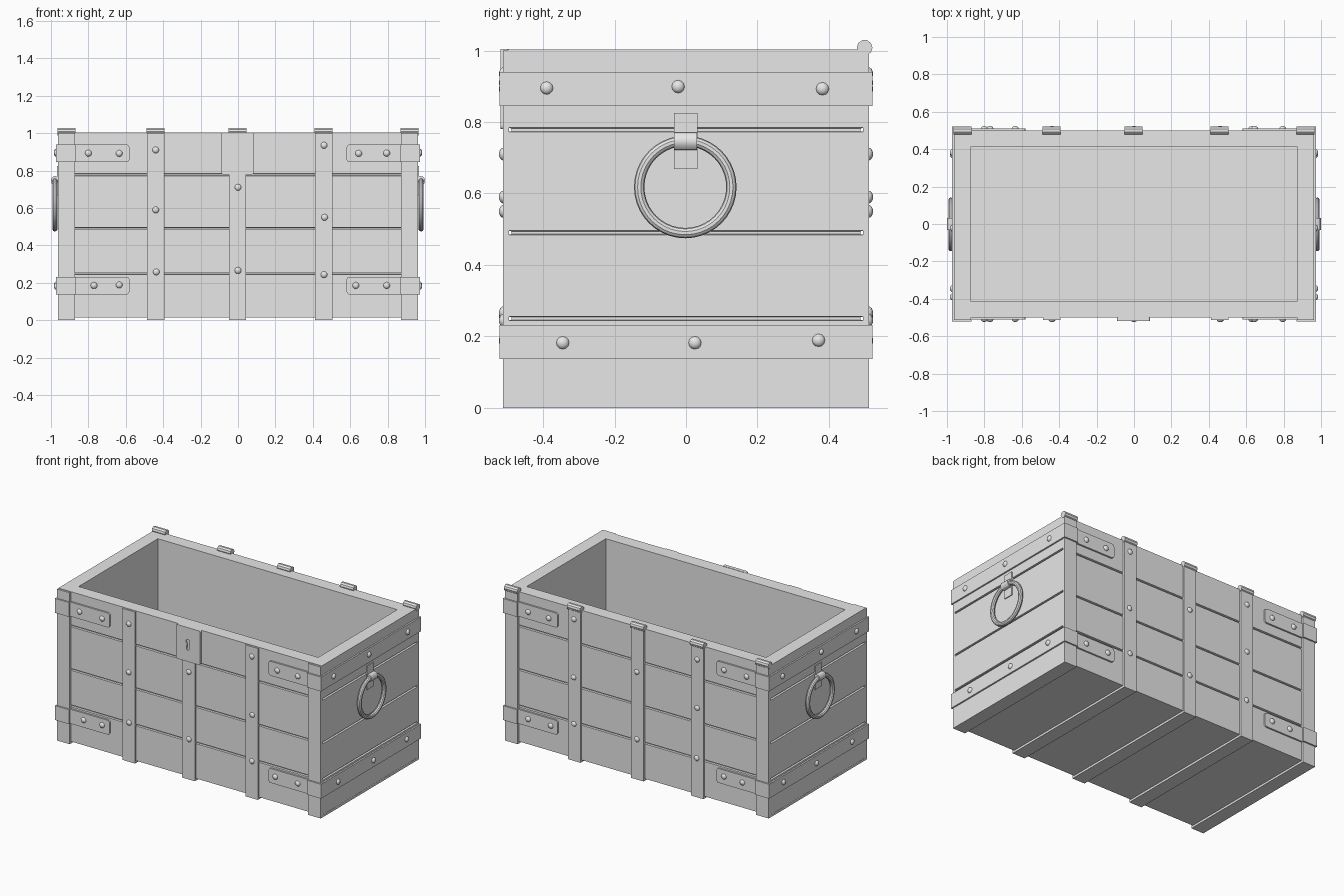
import bpy, bmesh
from math import pi, sin, cos
from mathutils import Matrix, Vector

if "Cube" in bpy.data.objects:
    bpy.data.objects.remove(bpy.data.objects["Cube"], do_unlink=True)

GREY = (0.8, 0.8, 0.8, 1)
mat = bpy.data.materials.new("plain_grey")
mat.use_nodes = True
mat.diffuse_color = GREY
mat.node_tree.nodes["Principled BSDF"].inputs["Base Color"].default_value = GREY


def finish(name, bm, smooth=False):
    bmesh.ops.recalc_face_normals(bm, faces=bm.faces)
    me = bpy.data.meshes.new(name)
    bm.to_mesh(me)
    bm.free()
    me.materials.append(mat)
    ob = bpy.data.objects.new(name, me)
    bpy.context.collection.objects.link(ob)
    if smooth:
        bpy.ops.object.select_all(action='DESELECT')
        ob.select_set(True)
        bpy.context.view_layer.objects.active = ob
        bpy.ops.object.shade_smooth_by_angle()
    return ob


def prism(pts, axis, a, b):
    """Extrude a 2D outline along x, y or z from a to b."""
    place = {'x': lambda u, v, t: (t, u, v),
             'y': lambda u, v, t: (u, t, v),
             'z': lambda u, v, t: (u, v, t)}[axis]
    bm = bmesh.new()
    face = bm.faces.new([bm.verts.new(place(u, v, a)) for u, v in pts])
    new = bmesh.ops.extrude_face_region(bm, geom=[face])["geom"]
    verts = [g for g in new if isinstance(g, bmesh.types.BMVert)]
    bmesh.ops.translate(bm, verts=verts, vec=Vector(place(0, 0, b - a)))
    return bm


def rect(u0, u1, v0, v1):
    return [(u0, v0), (u1, v0), (u1, v1), (u0, v1)]


def round_corners(bm, radius, limit):
    """Round the edges running along y that lie closer to x = 0 than limit."""
    edges = [e for e in bm.edges
             if all(abs(v.co.x) < limit for v in e.verts)
             and abs(e.verts[0].co.y - e.verts[1].co.y) > 0.001
             and abs(e.verts[0].co.z - e.verts[1].co.z) < 0.001]
    bmesh.ops.bevel(bm, geom=edges, offset=radius, segments=3,
                    profile=0.5, affect='EDGES')


def rivet(name, pos, normal):
    bm = bmesh.new()
    bmesh.ops.create_uvsphere(bm, u_segments=12, v_segments=8, radius=0.018)
    bmesh.ops.scale(bm, vec=(1, 1, 0.7), verts=bm.verts)
    turn = Vector(normal).to_track_quat('Z', 'Y').to_matrix().to_4x4()
    bm.transform(Matrix.Translation(pos) @ turn)
    finish(name, bm, True)


# Chest body: rectangular loops up the grooved planks, over the rim, down inside
HX, HY = 0.962, 0.5
loops = [(HX, HY, 0.014)]
for z in (0.25, 0.49, 0.778):
    loops += [(HX, HY, z - 0.006), (HX - 0.012, HY - 0.012, z - 0.004),
              (HX - 0.012, HY - 0.012, z + 0.004), (HX, HY, z + 0.006)]
loops += [(HX, HY, 1.003), (0.875, 0.413, 1.003), (0.875, 0.413, 0.1)]
bm = bmesh.new()
rings = [[bm.verts.new((sx * x, sy * y, z))
          for sx, sy in ((-1, -1), (1, -1), (1, 1), (-1, 1))]
         for x, y, z in loops]
for lo, hi in zip(rings, rings[1:]):
    for i in range(4):
        j = (i + 1) % 4
        bm.faces.new((lo[i], lo[j], hi[j], hi[i]))
bm.faces.new(rings[0])
bm.faces.new(rings[-1])
finish("chest_body", bm)

# Vertical straps wrap the front, underside and back; each ends in a hinge roll
STRAP_Y = 0.512
strap_outline = [(-STRAP_Y, 1.0), (-STRAP_Y, 0), (STRAP_Y, 0), (STRAP_Y, 1.0),
                 (0.495, 1.0), (0.495, 0.016), (-0.495, 0.016), (-0.495, 1.0)]
for n, x in enumerate((-0.917, -0.44, -0.003, 0.458, 0.917)):
    finish(f"strap_{n}", prism(strap_outline, 'x', x - 0.046, x + 0.046))
    roll = [(0.5 + 0.022 * cos(a * pi / 5), 1.008 + 0.022 * sin(a * pi / 5))
            for a in range(10)]
    finish(f"hinge_roll_{n}", prism(roll, 'x', x - 0.048, x + 0.048))

# Horizontal bands wrap each end and step down onto the front and back planks
for side, s in (("left", 1), ("right", -1)):
    outer = [(0.58, -0.511), (0.868, -0.511), (0.868, -0.522), (0.972, -0.522)]
    inner = [(0.955, -0.495), (0.58, -0.495)]
    path = (outer + [(x, -y) for x, y in reversed(outer)]
            + [(x, -y) for x, y in reversed(inner)] + inner)
    path = [(s * x, y) for x, y in path]
    for level, z in (("lower", 0.137), ("upper", 0.845)):
        bm = prism(path, 'z', z, z + 0.095)
        round_corners(bm, 0.018, 0.6)
        finish(f"{side}_{level}_band", bm)

# Rivets on the front and back
face_rivets = [(-0.8, 0.893), (-0.635, 0.892), (0.645, 0.892), (0.795, 0.893),
               (-0.77, 0.186), (-0.635, 0.189), (0.63, 0.186), (0.795, 0.186),
               (-0.44, 0.91), (-0.44, 0.59), (-0.437, 0.258),
               (0, 0.71), (0, 0.266),
               (0.46, 0.935), (0.463, 0.55), (0.46, 0.244)]
for n, (x, z) in enumerate(face_rivets):
    for label, s in (("front", -1), ("back", 1)):
        rivet(f"{label}_rivet_{n}", (x, s * 0.511, z), (0, s, 0))

# Rivets on the end bands
end_rivets = [(-0.39, 0.895), (-0.022, 0.899), (0.382, 0.893),
              (-0.345, 0.182), (0.025, 0.182), (0.371, 0.189)]
for n, (y, z) in enumerate(end_rivets):
    for label, s in (("left", 1), ("right", -1)):
        rivet(f"{label}_end_rivet_{n}", (s * 0.972, y, z), (s, 0, 0))

# Lock plate with a cut keyhole
bm = prism(rect(-0.09, 0.085, 0.78, 1.005), 'y', -0.519, -0.495)
round_corners(bm, 0.01, 0.2)
lock = finish("lock_plate", bm)
keyhole = [(-0.003 + 0.014 * sin(a), 0.912 + 0.014 * cos(a))
           for a in (-2.6 + i * 5.2 / 14 for i in range(15))]
keyhole += [(0.007, 0.86), (-0.003, 0.853), (-0.013, 0.86)]
cutter = finish("keyhole_cutter", prism(keyhole, 'y', -0.53, -0.505))
cutter.hide_render = True
cutter.hide_set(True)
cut = lock.modifiers.new("keyhole", 'BOOLEAN')
cut.operation = 'DIFFERENCE'
cut.solver = 'EXACT'
cut.object = cutter

# Ring handles with mounting plate and rolled loop
RING, TUBE, STEPS, SIDES = 0.129, 0.0145, 40, 10
for side, s in (("left", 1), ("right", -1)):
    bm = bmesh.new()
    grid = []
    for i in range(STEPS):
        a = 2 * pi * i / STEPS
        grid.append([])
        for k in range(SIDES):
            b = 2 * pi * k / SIDES
            r = RING + TUBE * cos(b)
            grid[-1].append(bm.verts.new((s * (0.979 + TUBE * sin(b)),
                                          -0.002 + r * sin(a),
                                          0.618 + r * cos(a))))
    for i in range(STEPS):
        p, q = grid[i], grid[(i + 1) % STEPS]
        for k in range(SIDES):
            m = (k + 1) % SIDES
            bm.faces.new((p[k], q[k], q[m], p[m]))
    finish(f"{side}_ring_handle", bm, True)
    finish(f"{side}_handle_plate",
           prism(rect(-0.034, 0.032, 0.668, 0.825), 'x', s * 0.955, s * 0.968))
    loop = [(s * (0.977 + 0.023 * cos(a * pi / 6)), 0.746 + 0.025 * sin(a * pi / 6))
            for a in range(12)]
    finish(f"{side}_handle_loop", prism(loop, 'y', -0.033, 0.031), True)
